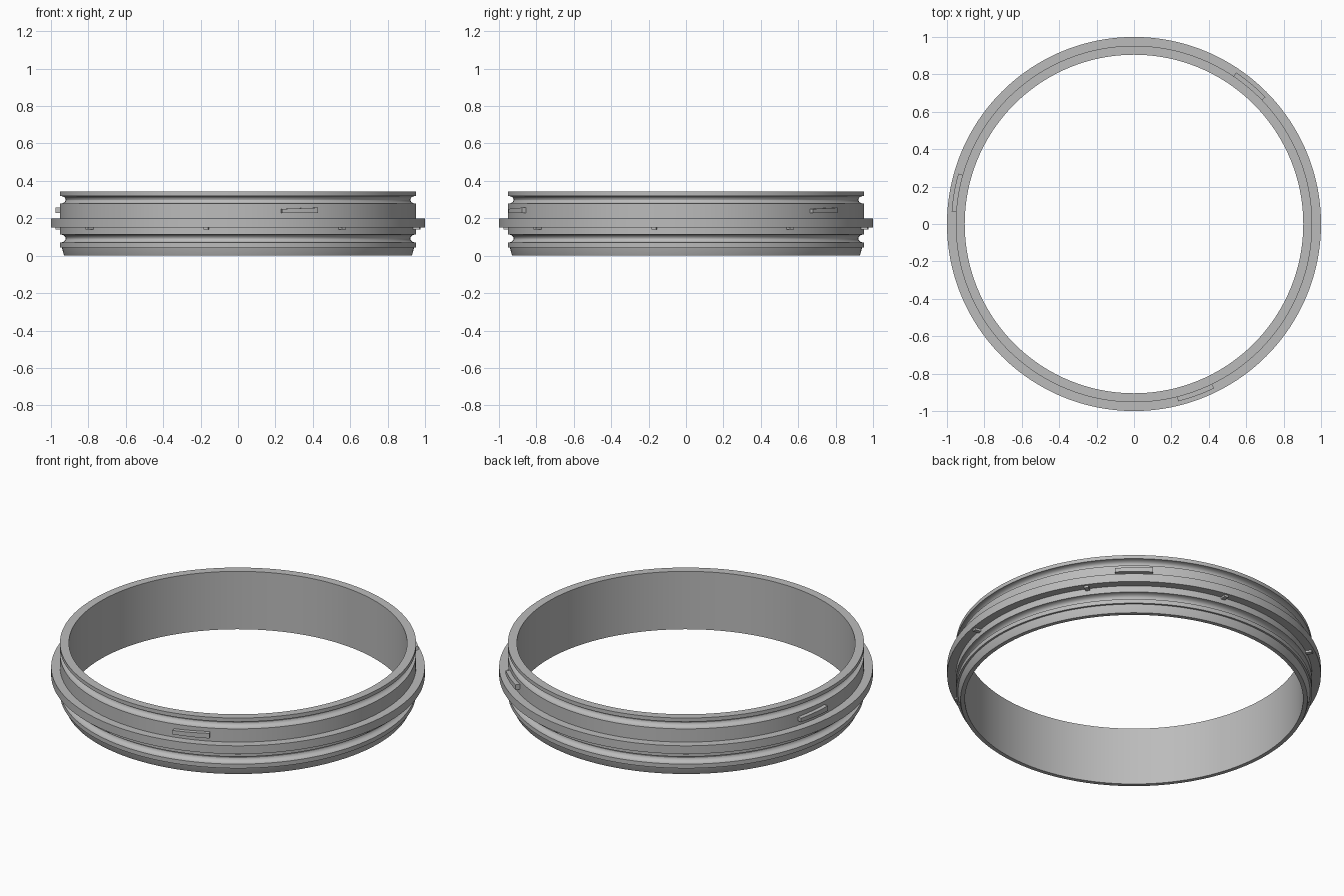
import bpy, bmesh
from math import sin, cos, pi, radians

cube = bpy.data.objects.get("Cube")
if cube:
    bpy.data.objects.remove(cube, do_unlink=True)

grey = bpy.data.materials.new("Grey")
grey.use_nodes = True
grey.diffuse_color = (0.5, 0.5, 0.5, 1)
grey.node_tree.nodes["Principled BSDF"].inputs["Base Color"].default_value = (0.5, 0.5, 0.5, 1)


def finish(name, bm):
    bmesh.ops.recalc_face_normals(bm, faces=bm.faces)
    mesh = bpy.data.meshes.new(name)
    bm.to_mesh(mesh)
    bm.free()
    mesh.materials.append(grey)
    obj = bpy.data.objects.new(name, mesh)
    bpy.context.collection.objects.link(obj)
    bpy.ops.object.select_all(action='DESELECT')
    obj.select_set(True)
    bpy.context.view_layer.objects.active = obj
    bpy.ops.object.shade_smooth_by_angle(angle=radians(25))
    return obj


def groove(z_low, z_high, radius, depth, steps=10):
    """Rounded seal groove as (radius, height) points, bottom to top."""
    mid, half = (z_low + z_high) / 2, (z_high - z_low) / 2
    return [(radius - depth * sin(pi * i / steps), mid - half * cos(pi * i / steps))
            for i in range(steps + 1)]


def revolve(name, profile, segments=192):
    bm = bmesh.new()
    rings = []
    for i in range(segments):
        a = 2 * pi * i / segments
        rings.append([bm.verts.new((r * cos(a), r * sin(a), z)) for r, z in profile])
    for i, ring in enumerate(rings):
        after = rings[(i + 1) % segments]
        for j in range(len(profile)):
            k = (j + 1) % len(profile)
            bm.faces.new((ring[j], after[j], after[k], ring[k]))
    return finish(name, bm)


def arc_block(name, start, end, r_in, r_out, z_low, top_start, top_end, steps):
    """Curved block following the ring, its top sloping from start to end."""
    bm = bmesh.new()
    sections = []
    for i in range(steps + 1):
        t = i / steps
        a = radians(start + (end - start) * t)
        top = top_start + (top_end - top_start) * t
        sections.append([bm.verts.new((r * cos(a), r * sin(a), z)) for r, z in
                         ((r_in, z_low), (r_out, z_low), (r_out, top), (r_in, top))])
    for s, n in zip(sections, sections[1:]):
        for j in range(4):
            k = (j + 1) % 4
            bm.faces.new((s[j], n[j], n[k], s[k]))
    bm.faces.new(sections[0])
    bm.faces.new(sections[-1])
    return finish(name, bm)


# Main ring with tapered foot, two seal grooves and a flange
OUTER, INNER, HEIGHT = 0.953, 0.905, 0.342
profile = [(INNER, 0), (0.928, 0), (0.932, 0.008), (0.942, 0.045), (OUTER, 0.045)]
profile += groove(0.07, 0.114, OUTER, 0.032)
profile += [(OUTER, 0.152), (1.0, 0.152), (1.0, 0.2), (OUTER, 0.2)]
profile += groove(0.278, 0.32, OUTER, 0.032)
profile += [(OUTER, HEIGHT), (INNER, HEIGHT)]
revolve("adapter_ring", profile)

# Three bayonet lugs on the upper body
for i in range(3):
    mid = 50 + 120 * i
    arc_block(f"bayonet_lug_{i + 1}", mid - 6, mid + 6, 0.94, 0.977, 0.227, 0.25, 0.257, 8)

# Eight small index nubs under the flange
for i in range(8):
    mid = 35 + 45 * i
    arc_block(f"index_nub_{i + 1}", mid - 0.7, mid + 0.7, 0.945, 0.988, 0.14, 0.156, 0.156, 1)
